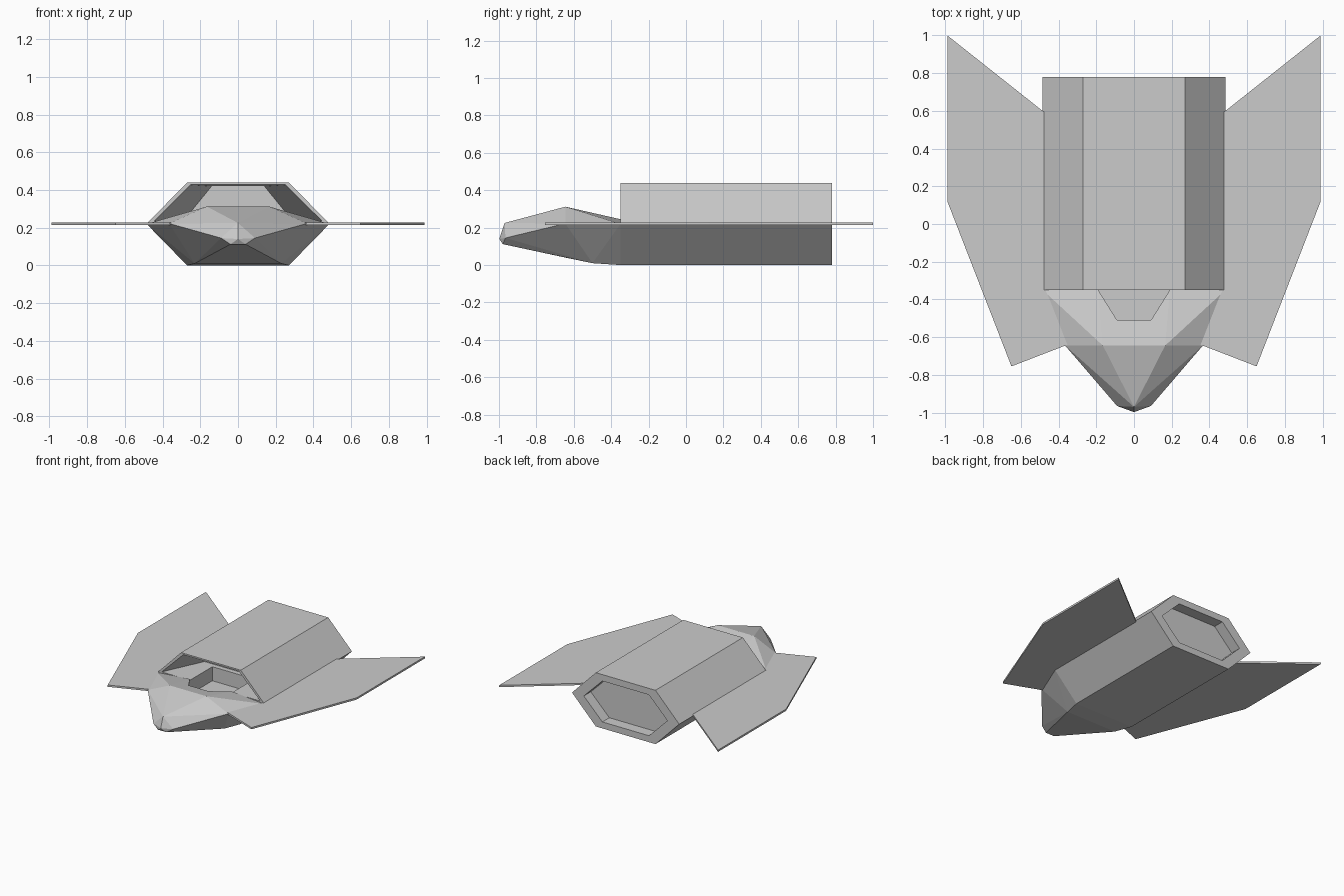
import bpy, bmesh

if "Cube" in bpy.data.objects:
    bpy.data.objects.remove(bpy.data.objects["Cube"])


def finish(name, bm):
    bmesh.ops.recalc_face_normals(bm, faces=bm.faces)
    mesh = bpy.data.meshes.new(name)
    bm.to_mesh(mesh)
    bm.free()
    ob = bpy.data.objects.new(name, mesh)
    bpy.context.collection.objects.link(ob)
    return ob


def loft(name, ring_a, ring_b):
    """Closed solid between two matching rings of points."""
    bm = bmesh.new()
    a = [bm.verts.new(p) for p in ring_a]
    b = [bm.verts.new(p) for p in ring_b]
    bm.faces.new(a)
    bm.faces.new(b)
    for i in range(len(a)):
        j = (i + 1) % len(a)
        bm.faces.new((a[i], a[j], b[j], b[i]))
    return finish(name, bm)


def mirrored(half):
    """Complete an open right-hand outline with its left-hand copy."""
    return half + [(-x, v) for x, v in reversed(half)]


def along_y(outline, y):
    return [(x, y, z) for x, z in outline]


def at_z(outline, z):
    return [(x, y, z) for x, y in outline]


def cut(target, cutter):
    mod = target.modifiers.new("cut", 'BOOLEAN')
    mod.operation = 'DIFFERENCE'
    mod.solver = 'EXACT'
    mod.object = cutter
    cutter.hide_render = True
    cutter.hide_viewport = True


# Hexagonal main hull
hexagon = mirrored([(0.27, 0.0), (0.485, 0.22), (0.27, 0.44)])
hull = loft("hull", along_y(hexagon, -0.35), along_y(hexagon, 0.78))

# Faceted nose
half_nose = [
    (0.27, -0.35, 0.0), (0.485, -0.35, 0.22), (0.19, -0.35, 0.245),
    (0.23, -0.50, 0.01), (0.16, -0.645, 0.04),
    (0.365, -0.645, 0.222), (0.165, -0.645, 0.312),
    (0.09, -0.965, 0.145), (0.04, -0.98, 0.112),
    (0.0, -0.97, 0.225), (0.0, -0.998, 0.14)]
bm = bmesh.new()
for x, y, z in half_nose:
    for s in ((1, -1) if x else (1,)):
        bm.verts.new((s * x, y, z))
bmesh.ops.convex_hull(bm, input=bm.verts)
nose = finish("nose", bm)

# Recess in the rear end
inner = [(x * 0.78, 0.22 + (z - 0.22) * 0.76) for x, z in hexagon]
cut(hull, loft("rear_recess_cutter", along_y(inner, 0.69), along_y(inner, 0.85)))

# Tapering cockpit opening in the front of the hull
mouth = mirrored([(0.45, 0.235), (0.255, 0.428)])
back = mirrored([(0.29, 0.235), (0.14, 0.42)])
cut(hull, loft("cockpit_cutter", along_y(mouth, -0.36), along_y(back, -0.02)))

# Footwell running through the nose deck into the hull
well = mirrored([(0.09, -0.51), (0.19, -0.35), (0.19, -0.06)])
well_cutter = loft("footwell_cutter", at_z(well, 0.12), at_z(well, 0.34))
cut(hull, well_cutter)
cut(nose, well_cutter)

# Swept wings
wing = [(0.34, -0.64), (0.365, -0.645), (0.65, -0.755), (0.99, 0.12),
        (0.99, 1.0), (0.485, 0.60), (0.47, 0.59), (0.47, -0.35)]
for side, s in (("left", -1), ("right", 1)):
    outline = [(s * x, y) for x, y in wing]
    loft(side + "_wing", at_z(outline, 0.213), at_z(outline, 0.228))
